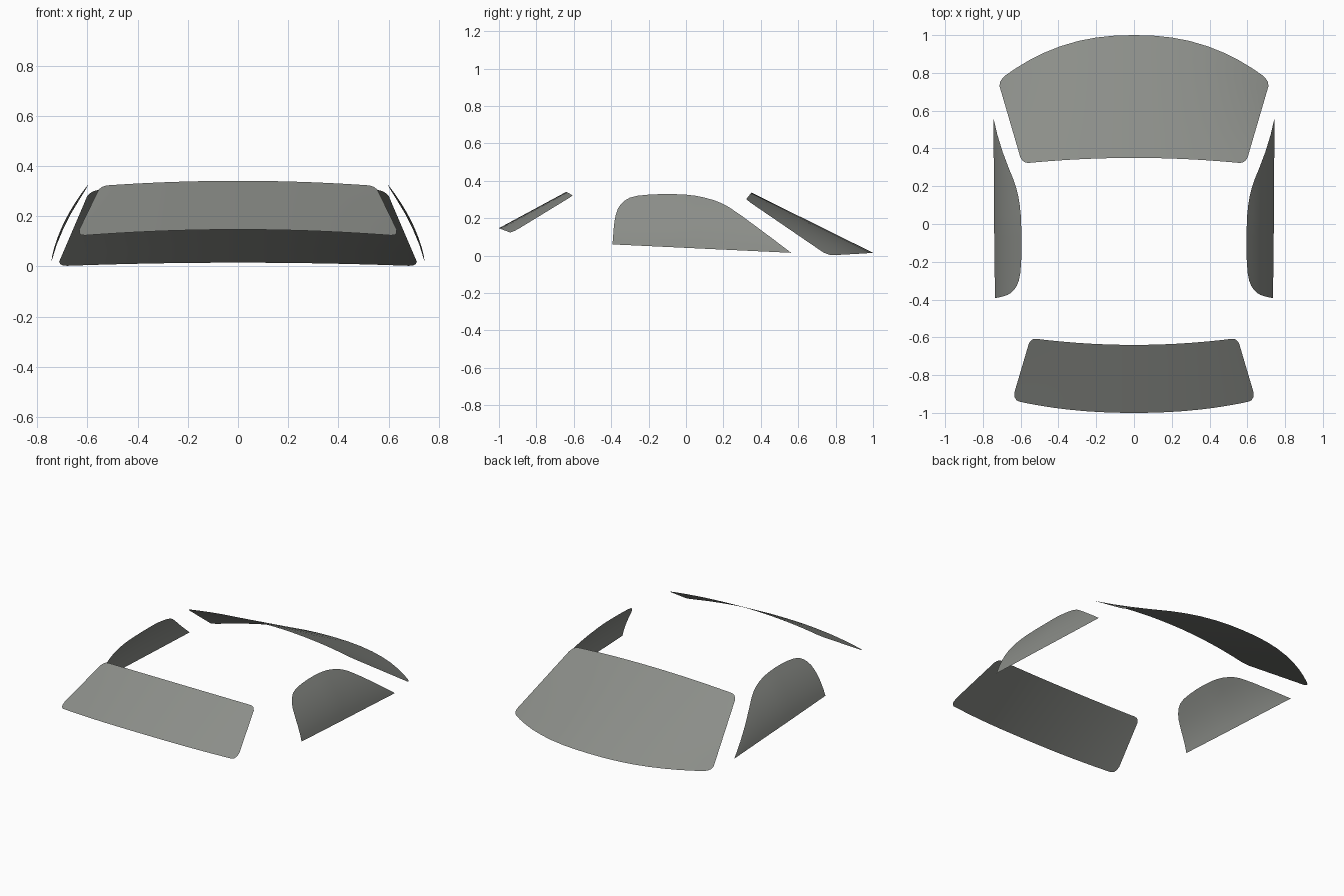
import bpy, bmesh
from mathutils import Vector

if "Cube" in bpy.data.objects:
    bpy.data.objects.remove(bpy.data.objects["Cube"])

glass = bpy.data.materials.new("grey_glass")
glass.diffuse_color = (0.26, 0.27, 0.25, 1)
glass.use_nodes = True
glass.node_tree.nodes["Principled BSDF"].inputs["Base Color"].default_value = glass.diffuse_color


def sheet(name, columns):
    """Skin a grid of points (list of columns) into one smooth sheet facing up and out."""
    bm = bmesh.new()
    grid = [[bm.verts.new(p) for p in col] for col in columns]
    for a, b in zip(grid, grid[1:]):
        for i in range(len(a) - 1):
            bm.faces.new((a[i], b[i], b[i + 1], a[i + 1]))
    bmesh.ops.remove_doubles(bm, verts=bm.verts, dist=0.0005)
    bm.normal_update()
    bmesh.ops.reverse_faces(bm, faces=[f for f in bm.faces if f.normal.z < 0])
    for f in bm.faces:
        f.smooth = True
    me = bpy.data.meshes.new(name)
    bm.to_mesh(me)
    bm.free()
    me.materials.append(glass)
    ob = bpy.data.objects.new(name, me)
    bpy.context.collection.objects.link(ob)
    return ob


def screen(name, bottom, top, low_corner, high_corner, rows=6):
    """Sheet between two edge curves, with corners rounded at the outer columns."""
    # distance across (0 centre, 1 side) and how much the corner is cut there
    half = [(0, 0), (.14, 0), (.28, 0), (.41, 0), (.54, 0), (.66, 0), (.77, 0),
            (.87, 0), (.945, 0), (.97, .12), (.988, .42), (1, 1)]
    us = [(-u, c) for u, c in half[:0:-1]] + half
    cols = []
    for u, c in us:
        b, t = Vector(bottom(u)), Vector(top(u))
        v0, v1 = low_corner * c, 1 - high_corner * c
        cols.append([b.lerp(t, v0 + (v1 - v0) * i / rows) for i in range(rows + 1)])
    return sheet(name, cols)


# Large raked windscreen
screen("windscreen",
       lambda u: (.72 * u, 1 - .2425 * abs(u) ** 2.3, .015 - .014 * u * u),
       lambda u: (.592 * u, .35 - .03 * u * u, .337 - .037 * u * u),
       .06, .07)

# Smaller rear window
screen("rear_window",
       lambda u: (.645 * u, -1 + .068 * abs(u) ** 2.2, .147 - .026 * u * u),
       lambda u: (.548 * u, -.64 + .036 * u * u, .341 - .02 * u * u),
       .13, .08)

# Side windows: arched rim over a straight sill, curving inward with height
rim = [(-.393, .06), (-.39, .1), (-.386, .15), (-.382, .185), (-.375, .22),
       (-.365, .25), (-.35, .273), (-.33, .293), (-.3, .31), (-.26, .32),
       (-.2, .326), (-.13, .329), (-.07, .329), (0, .326), (.05, .32), (.1, .31),
       (.15, .296), (.19, .28), (.23, .259), (.3, .211), (.38, .152), (.47, .085),
       (.562, .015)]


def side_x(y, z):
    return .748 - .143 * z - .98 * z * z - .15 * z * max(y, 0)


for name, s in (("left_side_window", -1), ("right_side_window", 1)):
    cols = []
    for y, z in rim:
        sill = .06 - .045 * (y + .393) / .955
        zs = [sill + (z - sill) * i / 7 for i in range(8)]
        cols.append([(s * side_x(y, h), y, h) for h in zs])
    sheet(name, cols)
